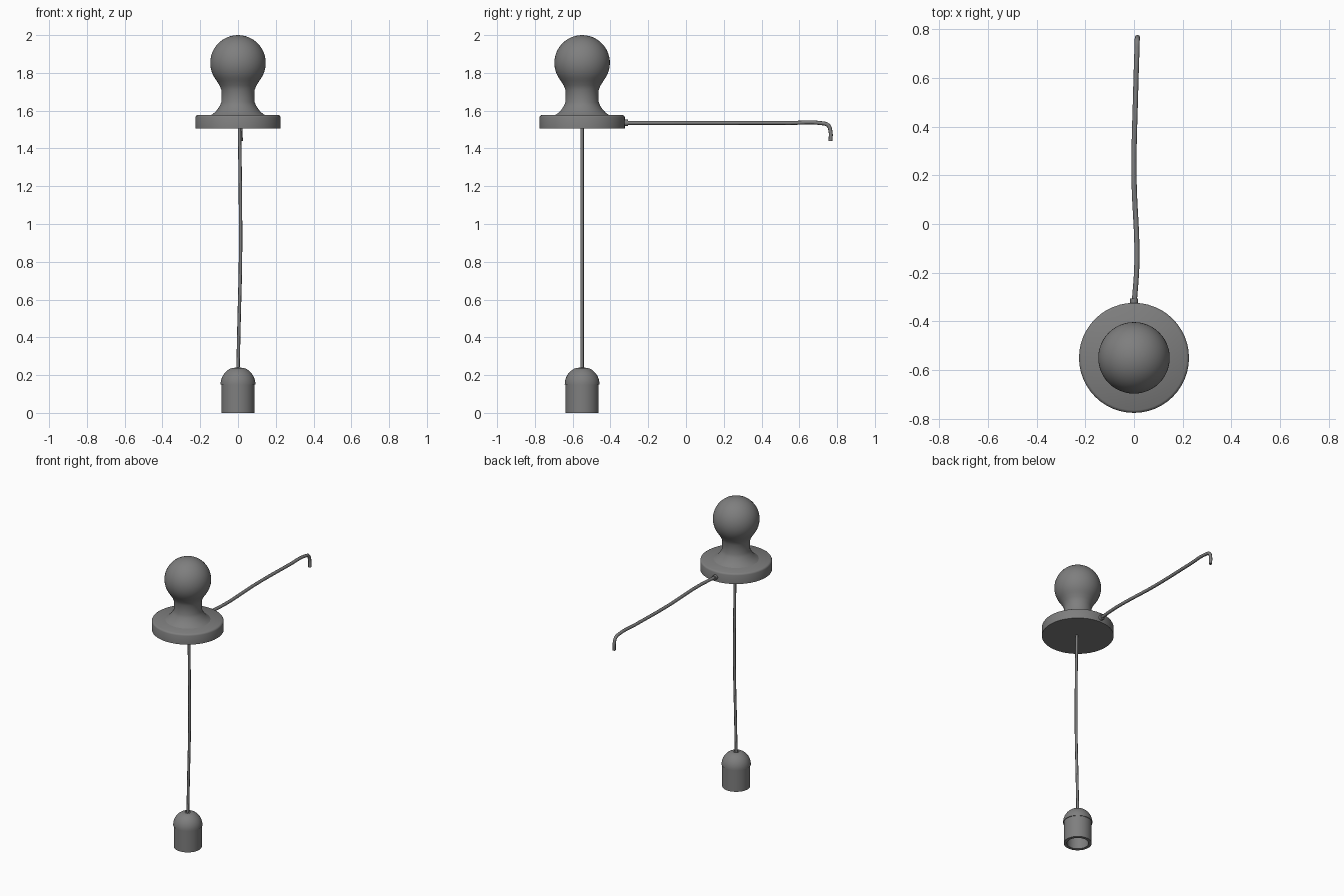
import bpy, math
from mathutils import Vector

cube = bpy.data.objects.get("Cube")
if cube:
    bpy.data.objects.remove(cube, do_unlink=True)

AXIS_Y = -0.55  # vertical axis shared by knob, hanging cord and socket

grey = bpy.data.materials.new("matte_grey")
grey.use_nodes = True
colour = (0.21, 0.21, 0.21, 1)
grey.diffuse_color = colour
grey.node_tree.nodes["Principled BSDF"].inputs["Base Color"].default_value = colour


def finish(name, mesh, angle=35):
    obj = bpy.data.objects.new(name, mesh)
    bpy.context.collection.objects.link(obj)
    mesh.materials.append(grey)
    bpy.ops.object.select_all(action='DESELECT')
    obj.select_set(True)
    bpy.context.view_layer.objects.active = obj
    bpy.ops.object.shade_smooth_by_angle(angle=math.radians(angle))
    return obj


def lathe(name, profile, sides=48):
    """Spin (radius, height) points, ordered bottom to top on the outside."""
    verts, faces, rings = [], [], []
    for r, z in profile:
        n = 1 if r == 0 else sides
        rings.append(range(len(verts), len(verts) + n))
        for i in range(n):
            a = math.tau * i / sides
            verts.append((r * math.cos(a), r * math.sin(a), z))
    for lo, hi in zip(rings, rings[1:]):
        for i in range(sides):
            j = (i + 1) % sides
            quad = [lo[i % len(lo)], lo[j % len(lo)], hi[j % len(hi)], hi[i % len(hi)]]
            faces.append(list(dict.fromkeys(quad)))
    mesh = bpy.data.meshes.new(name)
    mesh.from_pydata(verts, [], faces)
    obj = finish(name, mesh)
    obj.location.y = AXIS_Y
    return obj


def cord(name, points, radius):
    """Round cord through the points, turned into a capped mesh."""
    curve = bpy.data.curves.new(name, 'CURVE')
    curve.dimensions = '3D'
    curve.bevel_depth = radius
    curve.bevel_resolution = 2
    curve.resolution_u = 6
    curve.use_fill_caps = True
    spline = curve.splines.new('BEZIER')
    spline.bezier_points.add(len(points) - 1)
    for bp, p in zip(spline.bezier_points, points):
        bp.co = Vector(p)
        bp.handle_left_type = bp.handle_right_type = 'AUTO'
    temp = bpy.data.objects.new(name + "_path", curve)
    bpy.context.collection.objects.link(temp)
    bpy.context.view_layer.update()
    graph = bpy.context.evaluated_depsgraph_get()
    mesh = bpy.data.meshes.new_from_object(temp.evaluated_get(graph))
    bpy.data.objects.remove(temp, do_unlink=True)
    mesh.materials.clear()
    return finish(name, mesh, 50)


def arc(radius, centre, start, end, steps):
    for i in range(steps + 1):
        a = math.radians(start + (end - start) * i / steps)
        yield (max(0, radius * math.cos(a)), centre + radius * math.sin(a))


# Round base plate with a softened rim
lathe("base_plate", [(0, 1.505), (0.226, 1.505), (0.226, 1.565),
                     (0.223, 1.572), (0.215, 1.577), (0, 1.577)])

# Bulb-shaped knob: flared foot, straight neck, tapered shoulder, ball
knob = [(0.142, 1.577), (0.126, 1.588), (0.109, 1.606), (0.096, 1.626),
        (0.088, 1.645), (0.088, 1.71), (0.098, 1.734), (0.113, 1.758)]
ball = list(arc(0.147, 1.853, -33, 90, 16))
ball[-1] = (0, 2.0)
lathe("knob", knob + ball)

# Hollow socket, open at the bottom, and its domed cap
lathe("socket_shell", [(0, 0.13), (0.068, 0.13), (0.068, 0.0),
                       (0.088, 0.0), (0.088, 0.153)])
dome = list(arc(0.092, 0.152, 0, 62, 10))
lathe("socket_cap", [(0, 0.15), (0.092, 0.15)] + dome
      + [(0.03, 0.238), (0.018, 0.239), (0.016, 0.235), (0, 0.235)])

# Hanging cord with a slight sway
cord("hanging_cord", [(0.008, AXIS_Y, 1.508), (0.013, AXIS_Y, 1.1),
                      (0.013, AXIS_Y, 0.8), (0.006, AXIS_Y, 0.5),
                      (0.0, AXIS_Y, 0.23)], 0.009)

# Supply cord running back from the plate, bent down at its end
cord("supply_cord", [(0.0, -0.34, 1.535), (0.012, -0.15, 1.535),
                     (0.0, 0.2, 1.535), (0.007, 0.55, 1.535),
                     (0.012, 0.715, 1.534), (0.013, 0.752, 1.523),
                     (0.014, 0.765, 1.49), (0.015, 0.765, 1.44)], 0.0105)

# Grommet where the supply cord leaves the plate
cord("cord_grommet", [(0.0, -0.335, 1.535), (0.0, -0.306, 1.535)], 0.017)
